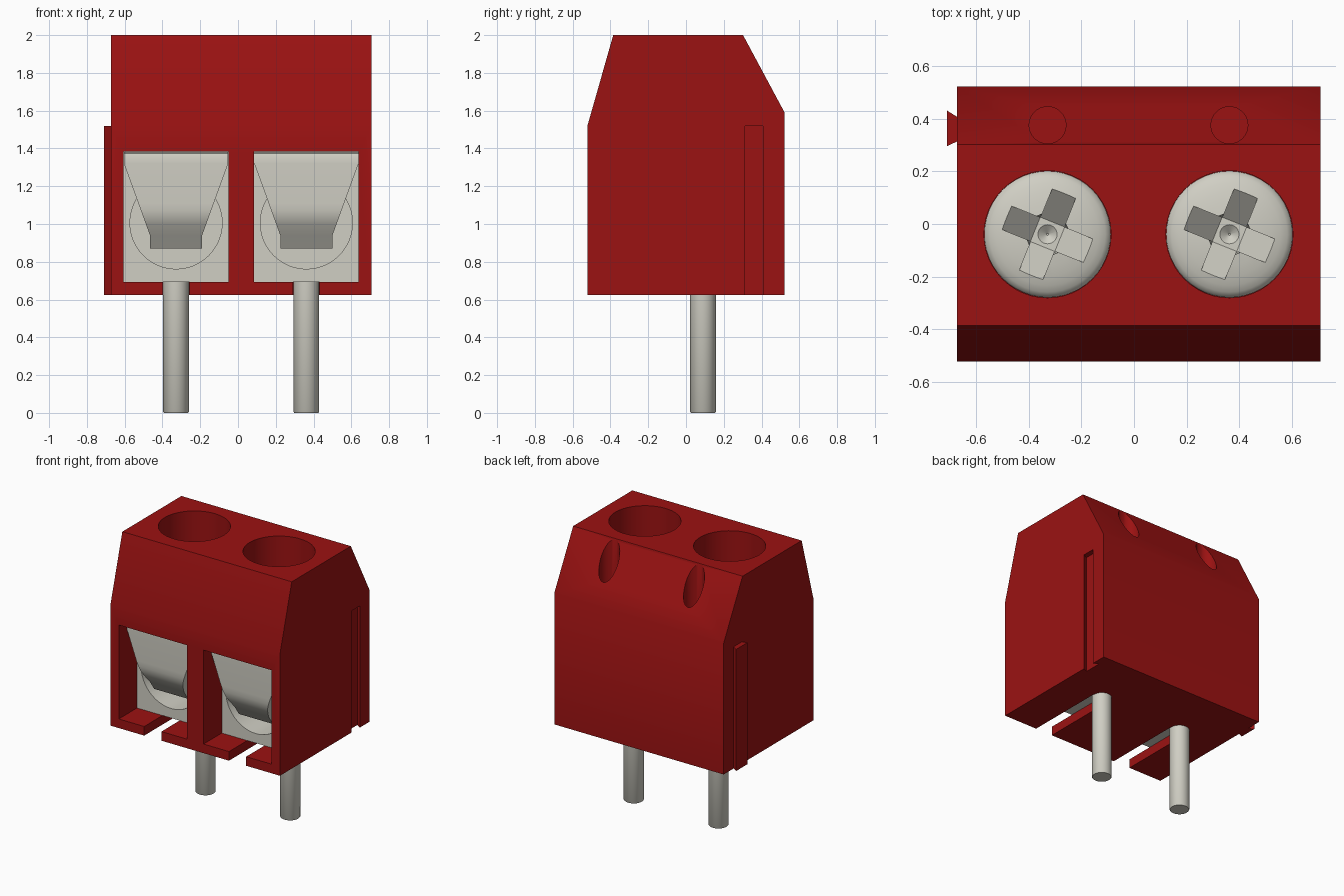
import bpy, bmesh, math
from mathutils import Matrix, Vector

if "Cube" in bpy.data.objects:
    bpy.data.objects.remove(bpy.data.objects["Cube"])

POLES = (-0.328, 0.362)


def material(name, rgb):
    m = bpy.data.materials.new(name)
    m.diffuse_color = (*rgb, 1)
    m.use_nodes = True
    m.node_tree.nodes["Principled BSDF"].inputs["Base Color"].default_value = m.diffuse_color
    return m


RED = material("red_plastic", (0.33, 0.006, 0.006))
METAL = material("pale_metal", (0.63, 0.62, 0.55))


def finish(name, bm, mat):
    bmesh.ops.recalc_face_normals(bm, faces=bm.faces)
    me = bpy.data.meshes.new(name)
    bm.to_mesh(me)
    bm.free()
    ob = bpy.data.objects.new(name, me)
    bpy.context.collection.objects.link(ob)
    me.materials.append(mat)
    return ob


def loft(name, rings, mat):
    """Closed solid through rings with equal point counts."""
    bm = bmesh.new()
    rs = [[bm.verts.new(p) for p in r] for r in rings]
    n = len(rs[0])
    for a, b in zip(rs, rs[1:]):
        for i in range(n):
            j = (i + 1) % n
            bm.faces.new((a[i], a[j], b[j], b[i]))
    bm.faces.new(rs[0])
    bm.faces.new(rs[-1])
    return finish(name, bm, mat)


def box(name, x0, x1, y0, y1, z0, z1, mat):
    return loft(name, [[(x0, y0, z), (x1, y0, z), (x1, y1, z), (x0, y1, z)]
                       for z in (z0, z1)], mat)


def lathe(name, x, y, rz, mat, n=48):
    """Vertical round solid from (radius, z) pairs."""
    return loft(name, [[(x + r * math.cos(2 * math.pi * i / n),
                         y + r * math.sin(2 * math.pi * i / n), z)
                        for i in range(n)] for r, z in rz], mat)


def cut(ob, tool):
    mod = ob.modifiers.new("cut", 'BOOLEAN')
    mod.operation = 'DIFFERENCE'
    mod.solver = 'EXACT'
    mod.object = tool
    bpy.context.view_layer.objects.active = ob
    bpy.ops.object.modifier_apply(modifier=mod.name)
    bpy.data.objects.remove(tool)


def smooth(ob, deg=30):
    bpy.ops.object.select_all(action='DESELECT')
    ob.select_set(True)
    bpy.context.view_layer.objects.active = ob
    bpy.ops.object.shade_smooth_by_angle(angle=math.radians(deg))


# Housing: side profile extruded across the width
profile = [(-0.522, 0.625), (0.522, 0.625), (0.522, 1.59), (0.302, 2.0),
           (-0.385, 2.0), (-0.522, 1.52)]
housing = loft("housing", [[(x, y, z) for y, z in profile]
                           for x in (-0.672, 0.707)], RED)


# Interlocking rail on the left, matching groove on the right
def dovetail(name, x_in, x_out, z0, z1):
    return loft(name, [[(x_in, 0.313, z), (x_in, 0.407, z),
                        (x_out, 0.43, z), (x_out, 0.295, z)]
                       for z in (z0, z1)], RED)


dovetail("side_rail", -0.672, -0.709, 0.625, 1.52)
cut(housing, dovetail("groove_cutter", 0.7075, 0.67, 0.55, 1.52))

for x in POLES:
    # Wire opening, floor slot, screw shaft and rear test hole
    cut(housing, box("opening_cutter", x - 0.277, x + 0.277, -0.7, 0.25, 0.692, 1.383, RED))
    cut(housing, box("slot_cutter", x - 0.07, x + 0.07, -0.7, 0.09, 0.5, 0.75, RED))
    cut(housing, lathe("shaft_cutter", x, -0.039, [(0.241, 1.42), (0.241, 2.2)], RED))
    cut(housing, lathe("test_hole_cutter", x, 0.375, [(0.07, 1.5), (0.07, 2.2)], RED, 32))
smooth(housing)

for side, x in zip(("left", "right"), POLES):
    # Metal clamp with a round wire bore
    clamp = box(side + "_clamp", x - 0.277, x + 0.277, -0.31, 0.25, 0.692, 1.383, METAL)
    bore = lathe("bore_cutter", 0, 0, [(0.244, -0.5), (0.244, 0.2)], METAL)
    bore.data.transform(Matrix.Translation((x, 0, 1.006)) @ Matrix.Rotation(-math.pi / 2, 4, 'X'))
    cut(clamp, bore)
    smooth(clamp)

    # Tapered wire guard: bends backwards at its lower end
    front = [(-0.405, 1.382), (-0.422, 1.374), (-0.43, 1.355), (-0.43, 1.32),
             (-0.43, 1.11), (-0.427, 1.07), (-0.418, 1.035), (-0.40, 1.0),
             (-0.358, 0.94), (-0.31, 0.87)]
    rings = []
    for y, z in front:
        t = min(max((z - 0.94) / 0.38, 0), 1)
        w = 0.138 + t * (0.276 - 0.138)
        rings.append([(x - w, y, z), (x + w, y, z), (x + w, -0.22, z), (x - w, -0.22, z)])
    smooth(loft(side + "_wire_guard", rings, METAL), 35)

    # Solder pin
    smooth(lathe(side + "_pin", x, 0.09, [(0.064, 0), (0.068, 0.005), (0.068, 0.7)], METAL, 32), 50)

    # Screw with a low domed head and a tapered cross recess
    dome = [(0.24 * math.cos(a), 1.60 + 0.06 * math.sin(a))
            for a in (math.radians(d) for d in range(0, 90, 12))]
    screw = lathe(side + "_screw", x, -0.039, [(0.24, 1.40)] + dome + [(0.01, 1.66)], METAL)
    for k in range(2):
        arm = loft("cross_cutter", [[(-l, -0.048, z), (l, -0.048, z), (l, 0.048, z), (-l, 0.048, z)]
                                    for l, z in ((0.05, 1.53), (0.17, 1.645), (0.17, 1.75))], METAL)
        arm.data.transform(Matrix.Translation((x, -0.039, 0)) @
                           Matrix.Rotation(math.radians(-22 + 90 * k), 4, 'Z'))
        cut(screw, arm)
    cut(screw, lathe("cone_cutter", x, -0.039, [(0.004, 1.505), (0.075, 1.56), (0.085, 1.75)], METAL, 24))
    smooth(screw)
